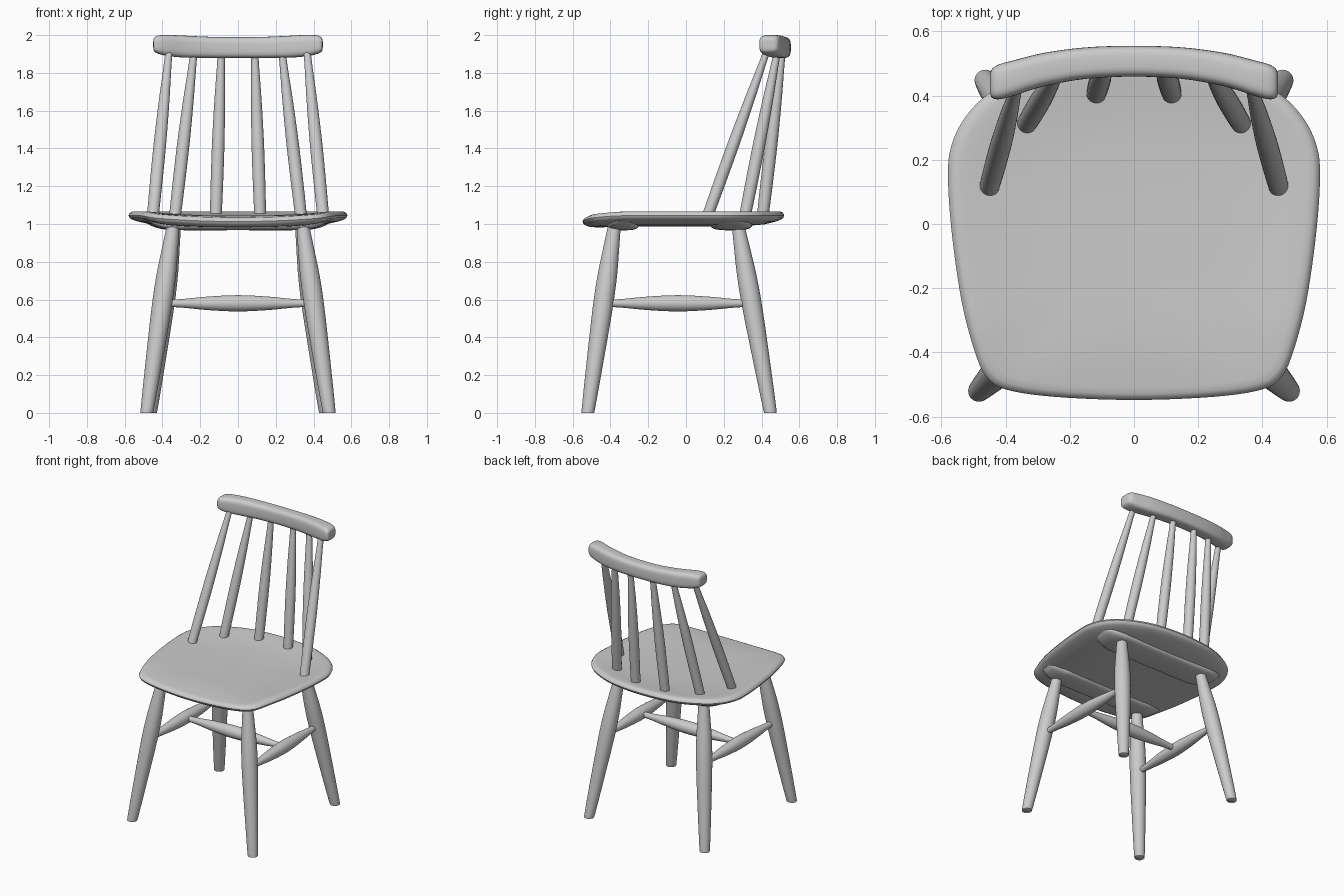
import bpy, bmesh, math
from mathutils import Vector

if "Cube" in bpy.data.objects:
    bpy.data.objects.remove(bpy.data.objects["Cube"])

X, Y, Z = Vector((1, 0, 0)), Vector((0, 1, 0)), Vector((0, 0, 1))


def spline(pts, steps, closed=False):
    """Catmull-Rom curve through tuples of any length."""
    n, out = len(pts), []
    for i in range(n if closed else n - 1):
        ids = [i - 1, i, i + 1, i + 2]
        p = [pts[j % n] if closed else pts[min(max(j, 0), n - 1)] for j in ids]
        for s in range(steps):
            t = s / steps
            out.append(tuple(0.5 * (2 * b + (c - a) * t + (2 * a - 5 * b + 4 * c - d) * t * t
                                    + (3 * b - a - 3 * c + d) * t ** 3)
                             for a, b, c, d in zip(*p)))
    if not closed:
        out.append(tuple(pts[-1]))
    return out


def skin(name, rings):
    """Closed surface through a list of equal-sized point rings."""
    bm = bmesh.new()
    vs = [[bm.verts.new(p) for p in r] for r in rings]
    n = len(rings[0])
    for a, b in zip(vs, vs[1:]):
        for i in range(n):
            j = (i + 1) % n
            bm.faces.new((a[i], a[j], b[j], b[i]))
    bm.faces.new(vs[0])
    bm.faces.new(vs[-1])
    bmesh.ops.recalc_face_normals(bm, faces=bm.faces)
    me = bpy.data.meshes.new(name)
    bm.to_mesh(me)
    bm.free()
    ob = bpy.data.objects.new(name, me)
    bpy.context.collection.objects.link(ob)
    bpy.ops.object.select_all(action='DESELECT')
    ob.select_set(True)
    bpy.context.view_layer.objects.active = ob
    bpy.ops.object.shade_smooth_by_angle(angle=math.radians(45))
    return ob


def ring(c, u, v, ru, rv, power=2, n=28):
    """Superellipse cross-section in the u, v plane."""
    pts = []
    for i in range(n):
        a = 2 * math.pi * i / n
        ca, sa = math.cos(a), math.sin(a)
        pts.append(Vector(c) + u * math.copysign(abs(ca) ** (2 / power), ca) * ru
                   + v * math.copysign(abs(sa) ** (2 / power), sa) * rv)
    return pts


def turned(name, p0, p1, u, v, profile):
    """Turned rod from p0 to p1; profile is (position, radius)."""
    p0, p1 = Vector(p0), Vector(p1)
    return skin(name, [ring(p0.lerp(p1, t), u, v, r, r)
                       for t, r in spline(profile, 5)])


def bar(name, stations, power):
    """Bar along x; stations are (x, y, z, half depth, half height)."""
    return skin(name, [ring((x, y, z), Y, Z, a, b, power, 40)
                       for x, y, z, a, b in spline(stations, 5)])


def mirrored(half):
    """Complete a right-hand station list with its left-hand copy."""
    return [(-s[0],) + s[1:] for s in reversed(half) if s[0] > 0] + half


# Seat: rounded outline, shallow dish, front edge dipping in the middle
half = [(0.0, -0.548), (0.25, -0.538), (0.40, -0.515), (0.46, -0.475), (0.495, -0.40),
        (0.535, -0.25), (0.565, -0.05), (0.579, 0.13), (0.570, 0.24), (0.52, 0.34),
        (0.43, 0.42), (0.25, 0.495), (0.0, 0.52)]
outline = spline(half + [(-x, y) for x, y in reversed(half[1:-1])], 5, True)


def rim(x, y):
    f = min(max((-y - 0.28) / 0.25, 0), 1)
    f = f * f * (3 - 2 * f)
    return 1.045 - 0.032 * f * (1 - 0.75 * min(abs(x) / 0.5, 1) ** 2)


section = [(0.02, 0.0, 1.042), (0.25, 0.0, 1.043), (0.5, 0.1, 1.046), (0.7, 0.4, 1.052),
           (0.85, 0.8, 1.062), (0.93, 1, 1.067), (0.965, 1, 1.066), (0.988, 1, 1.059),
           (1.0, 1, 1.045), (0.99, 1, 1.032), (0.965, 1, 1.023), (0.92, 1, 1.014),
           (0.8, 0.7, 0.998), (0.6, 0.2, 0.989), (0.3, 0.0, 0.986), (0.02, 0.0, 0.986)]
skin("seat", [[(x * s, y * s, z + w * (rim(x * s, y * s) - 1.045)) for x, y in outline]
              for s, w, z in section])

# Bands under the seat that hold the legs
for name, y, depth, end in (("front_band", -0.335, 0.085, 0.44), ("back_band", 0.24, 0.11, 0.46)):
    bar(name, mirrored([(0.0, y, 1.0, depth, 0.033), (0.30, y, 1.0, depth, 0.033),
                        (end - 0.06, y, 1.005, depth * 0.9, 0.032),
                        (end, y, 1.015, depth * 0.7, 0.024),
                        (end + 0.03, y, 1.022, depth * 0.4, 0.01)]), 3)

# Legs, side stretchers and back spindles, both sides
leg = [(0.0, 0.024), (0.006, 0.031), (0.02, 0.035), (0.25, 0.044), (0.55, 0.053),
       (0.72, 0.052), (0.88, 0.042), (1.0, 0.033)]
stretcher = [(0.0, 0.018), (0.12, 0.023), (0.3, 0.036), (0.5, 0.043),
             (0.7, 0.036), (0.88, 0.023), (1.0, 0.018)]
spindle = [(0.0, 0.031), (0.2, 0.033), (0.45, 0.033), (0.7, 0.028), (0.9, 0.021), (1.0, 0.019)]
spindles = [("outer", (0.452, 0.11, 1.03), (0.365, 0.43, 1.92)),
            ("middle", (0.335, 0.31, 1.03), (0.232, 0.485, 1.92)),
            ("inner", (0.118, 0.405, 1.03), (0.088, 0.51, 1.92))]
for side, s in (("right", 1), ("left", -1)):
    turned("front_leg_" + side, (0.483 * s, -0.52, 0), (0.342 * s, -0.378, 1.0), X, Y, leg)
    turned("back_leg_" + side, (0.463 * s, 0.447, 0), (0.335 * s, 0.275, 1.0), X, Y, leg)
    turned("side_stretcher_" + side, (0.40 * s, -0.43, 0.58), (0.39 * s, 0.345, 0.58), X, Z, stretcher)
    for name, a, b in spindles:
        turned(f"{name}_spindle_{side}", (a[0] * s, a[1], a[2]), (b[0] * s, b[1], b[2]), X, Y, spindle)

# Cross stretcher joining the side stretchers
turned("cross_stretcher", (-0.385, -0.04, 0.58), (0.385, -0.04, 0.58), Y, Z, stretcher)

# Curved top rail
bar("top_rail", mirrored([(0.0, 0.507, 1.934, 0.048, 0.055), (0.15, 0.501, 1.935, 0.049, 0.056),
                          (0.28, 0.481, 1.939, 0.052, 0.058), (0.37, 0.456, 1.945, 0.055, 0.056),
                          (0.415, 0.444, 1.949, 0.055, 0.050), (0.438, 0.439, 1.950, 0.048, 0.041),
                          (0.447, 0.437, 1.950, 0.035, 0.028), (0.449, 0.437, 1.950, 0.01, 0.01)]), 3.5)
